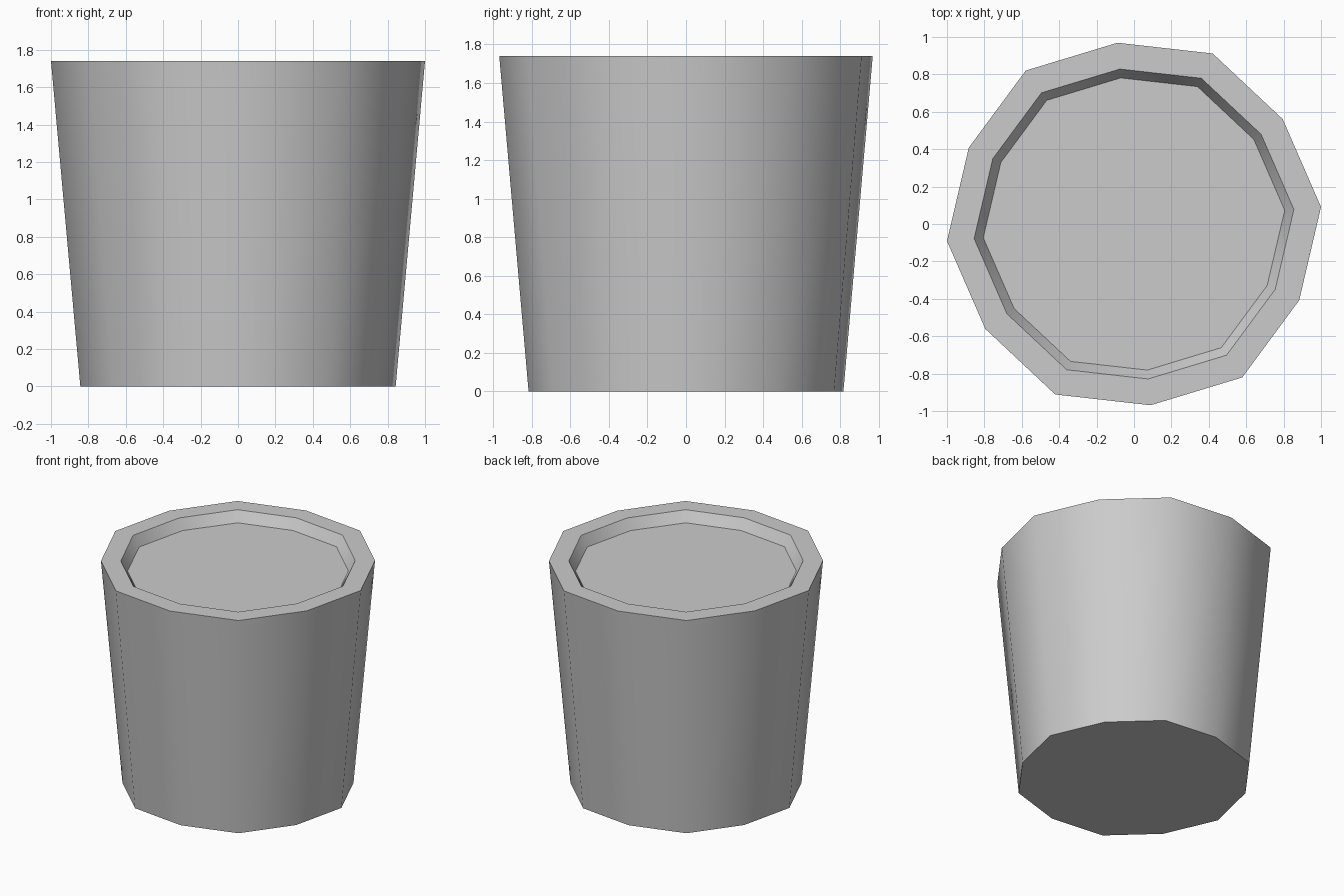
import bpy, bmesh, math

cube = bpy.data.objects.get("Cube")
if cube:
    bpy.data.objects.remove(cube, do_unlink=True)

SIDES = 12
TWIST = math.radians(5.2)
HEIGHT = 1.74


def flat_colour(name, rgb):
    mat = bpy.data.materials.new(name)
    mat.use_nodes = True
    mat.diffuse_color = (*rgb, 1)
    mat.node_tree.nodes["Principled BSDF"].inputs["Base Color"].default_value = (*rgb, 1)
    return mat


def ring(bm, scale, z):
    """Twelve-sided ring whose corners alternate slightly in radius."""
    verts = []
    for i in range(SIDES):
        a = TWIST + math.tau * i / SIDES
        r = scale * (1.004 if i % 2 == 0 else 0.973)
        verts.append(bm.verts.new((r * math.cos(a), r * math.sin(a), z)))
    return verts


# Tapered pot: base, outer wall, flat rim, short inner wall, recessed top
profile = [(0.843, 0), (1, HEIGHT), (0.855, HEIGHT), (0.806, HEIGHT - 0.08)]
bm = bmesh.new()
rings = [ring(bm, s, z) for s, z in profile]
bm.faces.new(reversed(rings[0]))
for low, high in zip(rings, rings[1:]):
    for i in range(SIDES):
        j = (i + 1) % SIDES
        bm.faces.new((low[i], low[j], high[j], high[i]))
bm.faces.new(rings[-1])

mesh = bpy.data.meshes.new("pot")
bm.to_mesh(mesh)
bm.free()
pot = bpy.data.objects.new("pot", mesh)
bpy.context.collection.objects.link(pot)
mesh.materials.append(flat_colour("light grey", (0.6, 0.6, 0.6)))

# Smooth walls, crisp rims
bpy.ops.object.select_all(action="DESELECT")
pot.select_set(True)
bpy.context.view_layer.objects.active = pot
bpy.ops.object.shade_smooth_by_angle(angle=math.radians(45))
